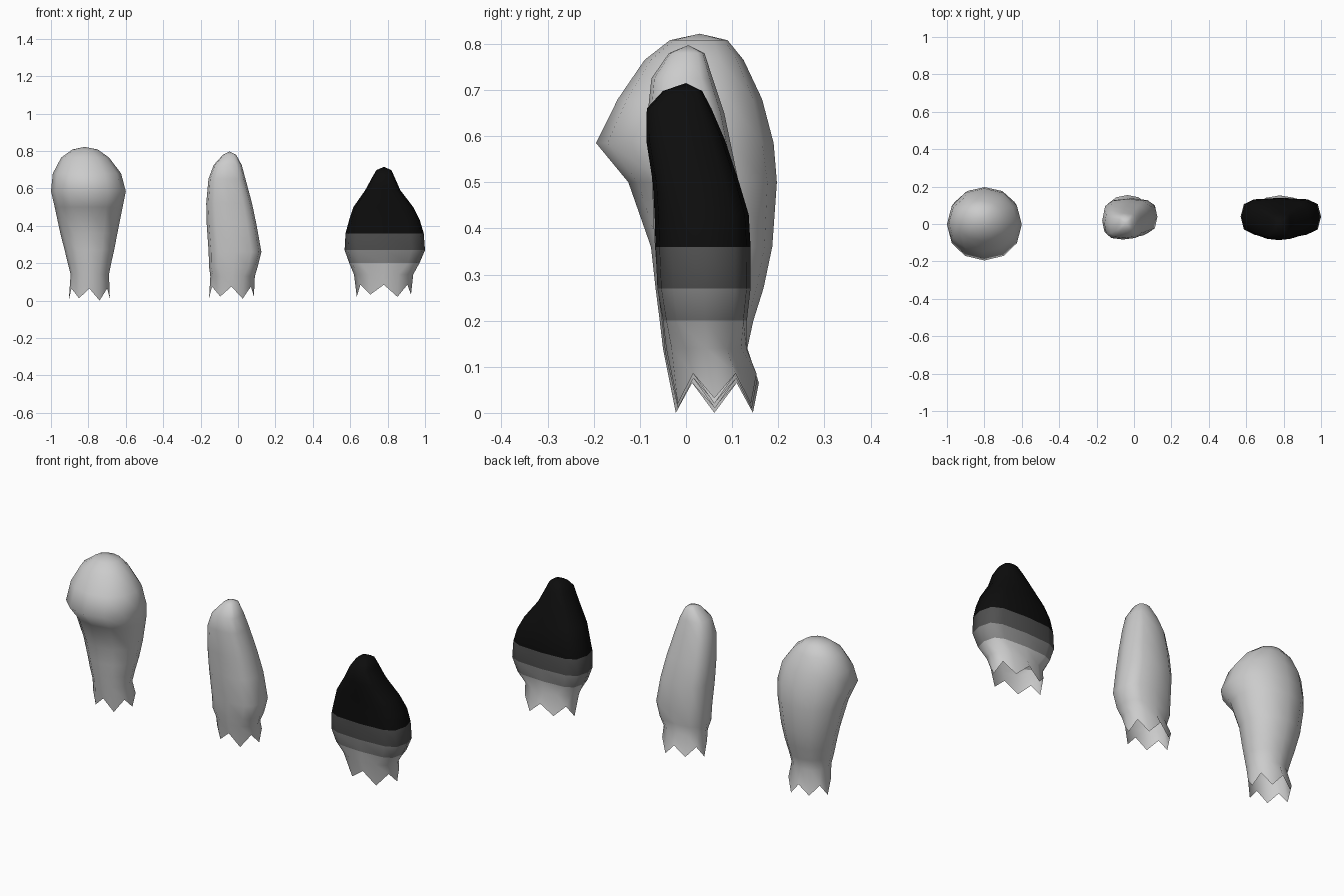
import bpy, bmesh
from math import sin, cos, pi, copysign

if "Cube" in bpy.data.objects:
    bpy.data.objects.remove(bpy.data.objects["Cube"])

SIDES = 12


def material(name, v):
    m = bpy.data.materials.new(name)
    m.diffuse_color = (v, v, v, 1)
    m.use_nodes = True
    m.node_tree.nodes["Principled BSDF"].inputs["Base Color"].default_value = m.diffuse_color
    return m


def spow(v, p):
    return copysign(abs(v) ** p, v) if abs(v) > 1e-6 else 0.0


def tuft(name, tip, rows, boxy, hem, bands=()):
    """Loft rounded rings (z, x0, x1, y0, y1) from tip down to a six-pointed torn hem."""
    bm = bmesh.new()
    rings = []
    for i, (z, x0, x1, y0, y1) in enumerate(rows + [hem]):
        p = 2 / (2 if i >= len(rows) - 1 else boxy)
        ring = []
        for k in range(SIDES):
            a = 2 * pi * k / SIDES
            x = (x0 + x1) / 2 + (x1 - x0) / 2 * spow(cos(a), p)
            y = (y0 + y1) / 2 + (y1 - y0) / 2 * spow(sin(a), p)
            zz = z
            if i == len(rows):
                zz = z + (0.065 if k % 2 else 0.012 * (k % 4 == 0))
            ring.append(bm.verts.new((x, y, zz)))
        rings.append(ring)
    top = bm.verts.new(tip)
    for k in range(SIDES):
        j = (k + 1) % SIDES
        bm.faces.new((top, rings[0][k], rings[0][j]))
        for u, l in zip(rings, rings[1:]):
            bm.faces.new((u[k], l[k], l[j], u[j]))
    me = bpy.data.meshes.new(name)
    # dark bands by height: (lower limit, material)
    for f in bm.faces:
        f.smooth = True
        zc = f.calc_center_median().z
        for n, (low, _) in enumerate(bands):
            if zc > low:
                f.material_index = n
                break
    for _, m in bands:
        me.materials.append(m)
    bm.to_mesh(me)
    bm.free()
    ob = bpy.data.objects.new(name, me)
    bpy.context.collection.objects.link(ob)
    return ob


# bulbous tuft with an overhanging front lip
tuft("round_tuft", (-.82, .03, .822), [
    (.808, -.885, -.75, -.035, .09),
    (.765, -.945, -.69, -.09, .125),
    (.68, -.99, -.625, -.148, .165),
    (.585, -1.0, -.6, -.195, .19),
    (.50, -.98, -.617, -.125, .197),
    (.36, -.95, -.645, -.076, .187),
    (.27, -.927, -.662, -.066, .168),
    (.20, -.91, -.678, -.057, .146),
    (.14, -.895, -.69, -.05, .133),
], 2.1, (0.0, -.905, -.685, -.035, .158))

# slim tuft
tuft("slim_tuft", (-.045, .005, .797), [
    (.78, -.08, -.01, -.037, .04),
    (.725, -.13, .02, -.075, .058),
    (.65, -.158, .04, -.083, .083),
    (.52, -.17, .075, -.074, .11),
    (.40, -.167, .10, -.07, .134),
    (.26, -.157, .125, -.06, .137),
    (.18, -.155, .105, -.05, .13),
    (.13, -.148, .09, -.045, .131),
], 2.9, (0.01, -.155, .085, -.03, .155))

# broad dark-topped tuft
bands = [(.36, material("black", .004)), (.27, material("dark_grey", .08)),
         (.2, material("mid_grey", .25)), (-1, material("pale_grey", .8))]
tuft("dark_tipped_tuft", (.78, 0, .715), [
    (.698, .74, .82, -.05, .035),
    (.66, .718, .837, -.085, .055),
    (.59, .68, .868, -.086, .085),
    (.50, .617, .937, -.072, .115),
    (.43, .594, .972, -.068, .136),
    (.36, .575, .993, -.066, .14),
    (.27, .57, 1.0, -.062, .14),
    (.20, .595, .97, -.05, .132),
    (.14, .62, .937, -.043, .131),
], 3.4, (0.02, .635, .925, -.03, .153), bands)
